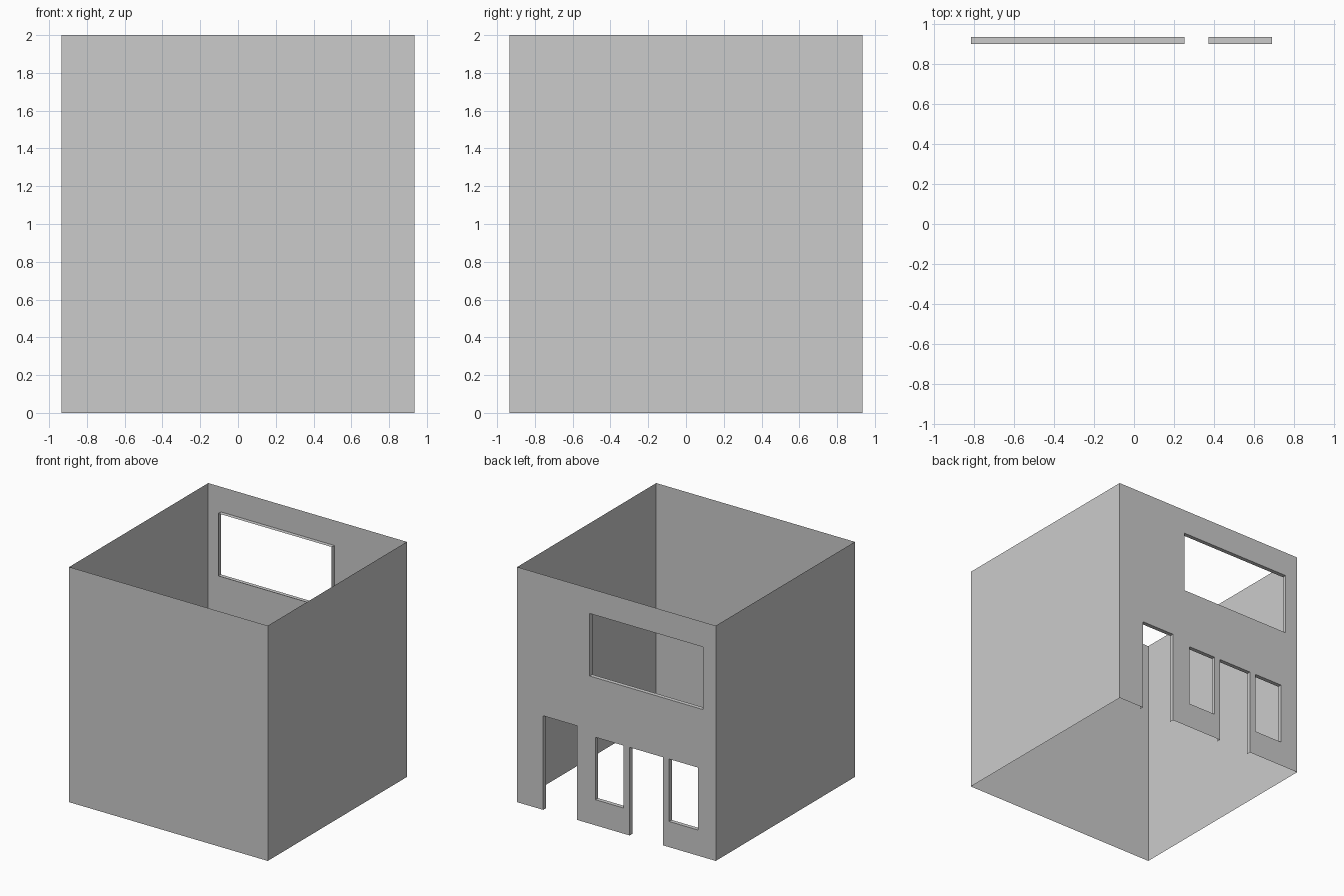
import bpy, bmesh

if "Cube" in bpy.data.objects:
    bpy.data.objects.remove(bpy.data.objects["Cube"])

W, H = 0.934, 2.0        # half width, height
INNER = 0.899            # y of the inner edge of the reveals


def make_object(name, quads):
    """Build a flat shaded sheet mesh from quads, welding shared corners."""
    bm = bmesh.new()
    for q in quads:
        bm.faces.new([bm.verts.new(p) for p in q])
    bmesh.ops.remove_doubles(bm, verts=bm.verts, dist=1e-5)
    mesh = bpy.data.meshes.new(name)
    bm.to_mesh(mesh)
    bm.free()
    obj = bpy.data.objects.new(name, mesh)
    bpy.context.collection.objects.link(obj)
    return obj


def wall(a, b):
    """Full height sheet between two plan points."""
    return [(*a, 0), (*b, 0), (*b, H), (*a, H)]


# Plain side and front walls: open top and bottom
corners = [(-W, W), (-W, -W), (W, -W), (W, W)]
make_object("plain_walls", [wall(a, b) for a, b in zip(corners, corners[1:])])

# Openings in the back wall: x0, x1, z0, z1
openings = {
    "upper_window": (-0.814, 0.252, 1.255, 1.787),
    "side_door": (0.373, 0.69, 0, 0.80),
    "shop_door": (-0.438, -0.124, 0, 0.749),
    "shop_window_right": (-0.066, 0.198, 0.218, 0.749),
    "shop_window_left": (-0.765, -0.496, 0.218, 0.749),
}

# Back wall: grid of cells, leaving out those inside an opening
xs = sorted({-W, W} | {x for o in openings.values() for x in o[:2]})
zs = sorted({0, H} | {z for o in openings.values() for z in o[2:]})
cells = []
for xa, xb in zip(xs, xs[1:]):
    for za, zb in zip(zs, zs[1:]):
        cx, cz = (xa + xb) / 2, (za + zb) / 2
        if not any(o[0] < cx < o[1] and o[2] < cz < o[3] for o in openings.values()):
            cells.append([(xb, W, za), (xa, W, za), (xa, W, zb), (xb, W, zb)])
make_object("back_wall", cells)

# Reveals running inward round each opening; doors have no sill
for name, (x0, x1, z0, z1) in openings.items():
    path = [(x0, z0), (x0, z1), (x1, z1), (x1, z0)]
    if z0 > 0:
        path.append(path[0])
    make_object(name + "_reveal", [
        [(a[0], W, a[1]), (a[0], INNER, a[1]), (b[0], INNER, b[1]), (b[0], W, b[1])]
        for a, b in zip(path, path[1:])])
